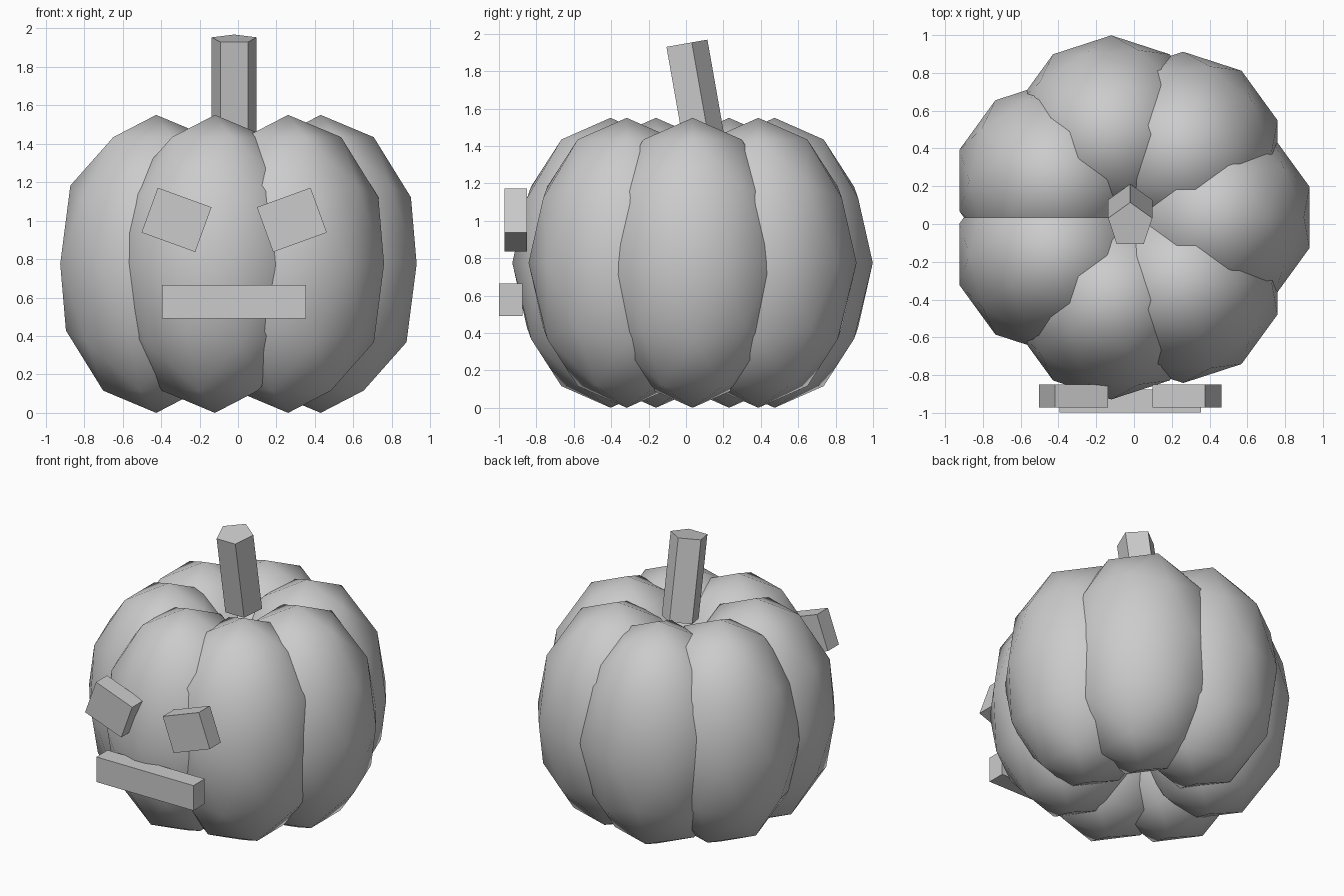
import bpy
from math import cos, sin, pi, radians

if "Cube" in bpy.data.objects:
    bpy.data.objects.remove(bpy.data.objects["Cube"])

CX, CY = -0.02, 0.035


def box(name, loc, size, turn=0):
    bpy.ops.mesh.primitive_cube_add(size=1, location=loc, rotation=(0, radians(turn), 0))
    ob = bpy.context.object
    ob.name = name
    ob.scale = size
    return ob


# Seven overlapping smooth lobes in a ring
for i in range(7):
    a = 2 * pi * i / 7
    bpy.ops.mesh.primitive_ico_sphere_add(
        subdivisions=2, radius=1,
        location=(CX + 0.45 * cos(a), CY + 0.45 * sin(a), 0.775))
    lobe = bpy.context.object
    lobe.name = f"pumpkin_lobe_{i + 1}"
    lobe.scale = (0.525, 0.525, 0.775)
    bpy.ops.object.shade_smooth()

# Five-sided stem leaning forward
bpy.ops.mesh.primitive_cylinder_add(
    vertices=5, radius=0.123, depth=0.56,
    location=(CX, 0.042, 1.671), rotation=(radians(10), 0, 0))
bpy.context.object.name = "stem"

# Slanted eyes and mouth
for side, name in ((-1, "left_eye"), (1, "right_eye")):
    box(name, (CX + side * 0.3, -0.91, 1.004), (0.297, 0.122, 0.248), -20 * side)
box("mouth", (CX, -0.937, 0.578), (0.75, 0.124, 0.175))
